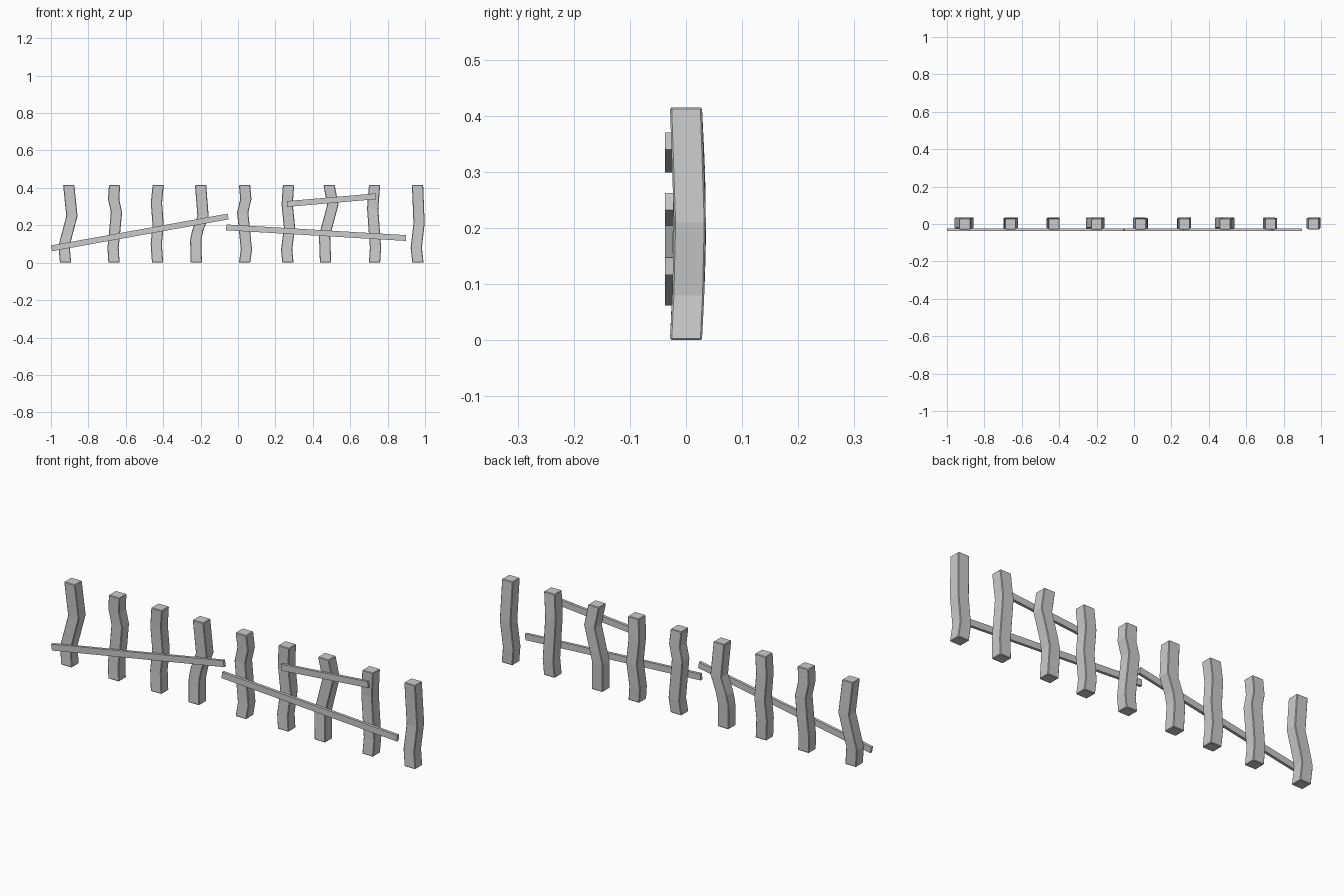
import bpy, bmesh, math
from mathutils import Vector

if "Cube" in bpy.data.objects:
    bpy.data.objects.remove(bpy.data.objects["Cube"])


def finish(name, bm, bevel):
    bmesh.ops.recalc_face_normals(bm, faces=bm.faces)
    me = bpy.data.meshes.new(name)
    bm.to_mesh(me)
    bm.free()
    ob = bpy.data.objects.new(name, me)
    bpy.context.collection.objects.link(ob)
    if bevel:
        mod = ob.modifiers.new("bevel", 'BEVEL')
        mod.width = bevel
        mod.segments = 1
        mod.limit_method = 'ANGLE'
        mod.angle_limit = math.radians(60)
    return ob


def post(name, path):
    """Crooked square post swept through (x, z) centre points."""
    bm = bmesh.new()
    rings = []
    for x, z in path:
        lean = 0.007 * math.sin(math.pi * z / 0.415)
        rings.append([bm.verts.new((x + sx * 0.03, lean + sy * 0.0285, z))
                      for sx, sy in ((-1, -1), (1, -1), (1, 1), (-1, 1))])
    for a, b in zip(rings, rings[1:]):
        for i in range(4):
            j = (i + 1) % 4
            bm.faces.new((a[i], a[j], b[j], b[i]))
    bm.faces.new(rings[0])
    bm.faces.new(rings[-1])
    return finish(name, bm, 0.003)


def rail(name, p, q, height=0.031):
    """Thin slanted board between two (x, z) points on the front."""
    d = (Vector(q) - Vector(p)).normalized()
    n = Vector((-d.y, d.x)) * height / 2
    corners = [Vector(p) - n, Vector(q) - n, Vector(q) + n, Vector(p) + n]
    bm = bmesh.new()
    front = [bm.verts.new((c.x, -0.037, c.y)) for c in corners]
    back = [bm.verts.new((c.x, -0.023, c.y)) for c in corners]
    bm.faces.new(front)
    bm.faces.new(back)
    for i in range(4):
        j = (i + 1) % 4
        bm.faces.new((front[i], front[j], back[j], back[i]))
    return finish(name, bm, 0)


# Nine crooked posts
H = 0.415
paths = [
    [(-.922, 0), (-.93, .09), (-.917, .14), (-.888, .25), (-.905, H)],
    [(-.663, 0), (-.668, .08), (-.66, .16), (-.65, .27), (-.665, .34), (-.66, H)],
    [(-.43, 0), (-.437, .10), (-.427, .20), (-.436, .32), (-.427, H)],
    [(-.223, 0), (-.226, .12), (-.216, .17), (-.187, .25), (-.20, H)],
    [(.035, 0), (.045, .07), (.025, .27), (.042, .34), (.035, H)],
    [(.267, 0), (.26, .07), (.275, .19), (.263, .31), (.27, H)],
    [(.468, 0), (.463, .14), (.475, .19), (.507, .31), (.487, H)],
    [(.73, 0), (.735, .08), (.72, .29), (.73, H)],
    [(.962, 0), (.953, .08), (.968, .21), (.96, H)],
]
for k, path in enumerate(paths):
    post(f"post_{k + 1}", path)

# Slanted boards nailed across the front
rail("left_rail", (-.997, .077), (-.053, .247))
rail("right_rail", (-.063, .189), (.898, .132))
rail("upper_rail", (.262, .314), (.738, .355))
